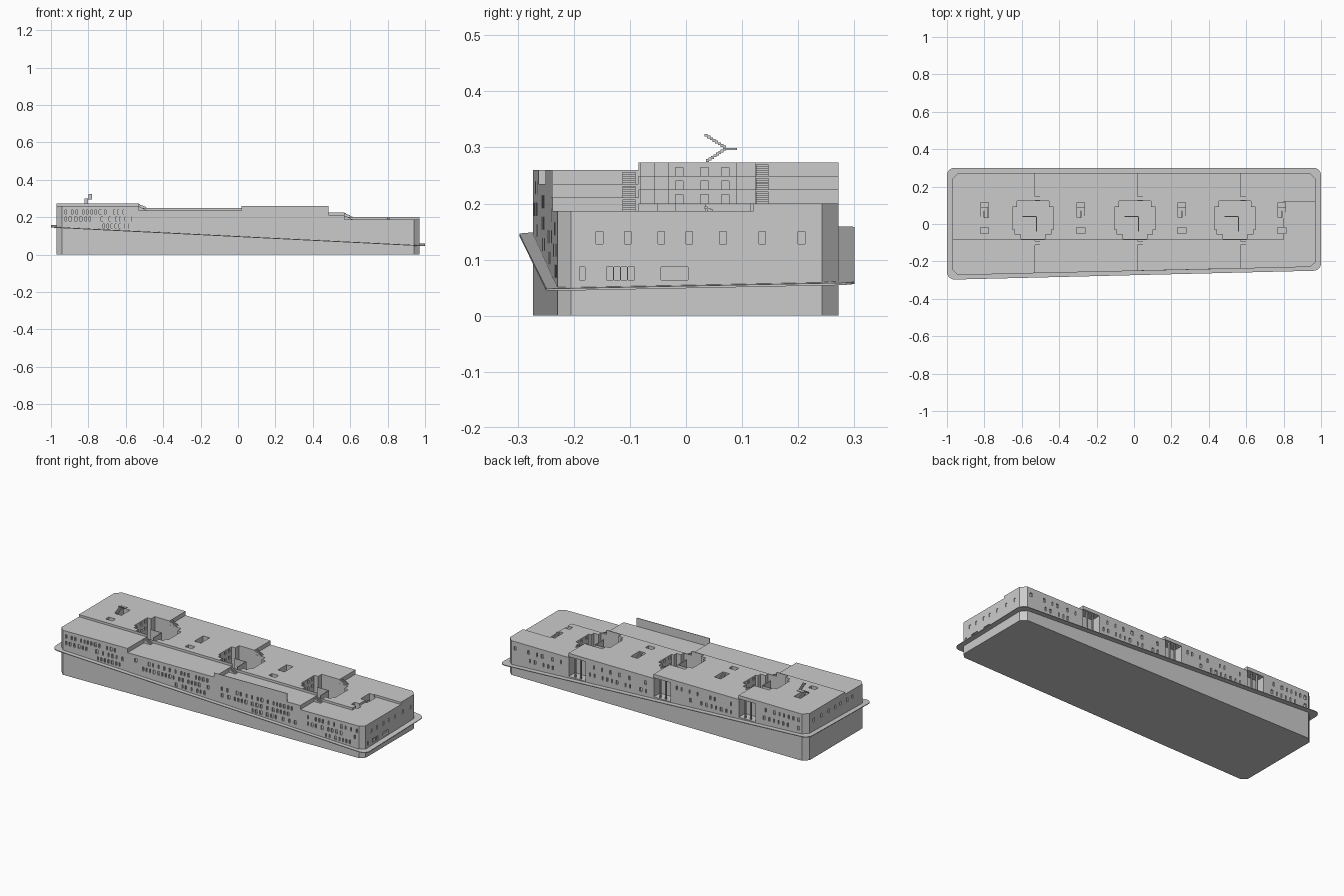
import bpy, bmesh, math, random

if "Cube" in bpy.data.objects:
    bpy.data.objects.remove(bpy.data.objects["Cube"])

random.seed(4)
EDGES = [-0.97, -0.53, 0.02, 0.57, 0.97]      # section boundaries along the slope
REAR = [0.273, 0.249, 0.225, 0.2]             # roof heights, rear strip
FRONT = [0.26, 0.235, 0.211, 0.187]           # roof heights, front strip
SPLIT, BACK = -0.085, 0.272


def ground(x, y):
    return 0.1035 - 0.0505 * x + 0.02 * y


def front_y(x):
    return -0.273 + (x + 0.97) * 0.0225


def add_prism(bm, pts, low, high):
    """Closed prism; low and high are numbers or functions of x, y."""
    f = lambda h, p: h(*p) if callable(h) else h
    lo = [bm.verts.new((*p, f(low, p))) for p in pts]
    hi = [bm.verts.new((*p, f(high, p))) for p in pts]
    bm.faces.new(lo[::-1])
    bm.faces.new(hi)
    for i in range(len(pts)):
        j = (i + 1) % len(pts)
        bm.faces.new((lo[i], lo[j], hi[j], hi[i]))


def add_box(bm, x0, x1, y0, y1, z0, z1):
    add_prism(bm, [(x0, y0), (x1, y0), (x1, y1), (x0, y1)], z0, z1)


def finish(bm, name):
    bmesh.ops.recalc_face_normals(bm, faces=bm.faces)
    me = bpy.data.meshes.new(name)
    bm.to_mesh(me)
    bm.free()
    ob = bpy.data.objects.new(name, me)
    bpy.context.collection.objects.link(ob)
    return ob


def prism(name, pts, low, high):
    bm = bmesh.new()
    add_prism(bm, pts, low, high)
    return finish(bm, name)


# Stepped building sections, front and rear strip
blocks = []
for i in range(4):
    a, b = EDGES[i], EDGES[i + 1]
    fl, fr, bl, br = [(a, front_y(a))], [(b, front_y(b))], [(a, BACK)], [(b, BACK)]
    if i == 0:
        fl = [(a, -0.245), (a + 0.028, front_y(a))]
        bl = [(a + 0.03, BACK), (a, BACK - 0.03)]
    if i == 3:
        fr = [(b - 0.028, front_y(b)), (b, -0.205)]
        br = [(b, BACK - 0.03), (b - 0.03, BACK)]
        mid = [(b, 0.12), (0.8, 0.12), (0.8, SPLIT)]
    else:
        mid = [(b, SPLIT)]
    blocks.append(prism(f"front_section_{i+1}", fl + fr + mid + [(a, SPLIT)], 0, FRONT[i]))
    blocks.append(prism(f"rear_section_{i+1}", [(a, SPLIT)] + mid[::-1] + br + bl, 0, REAR[i]))

# Cutters: courtyards, roof wells and rear gates
voids, wins = bmesh.new(), bmesh.new()
COURTS = [-0.54, 0.005, 0.54]
for i, c in enumerate(COURTS):
    q = [(0.065, -0.08), (0.065, -0.055), (0.095, -0.055), (0.095, -0.03), (0.11, -0.03),
         (0.11, 0.09), (0.085, 0.09), (0.085, 0.124)]
    pts = [(c + x, y) for x, y in q] + [(c - x, y) for x, y in q[::-1]]
    add_prism(voids, pts, ground(c, 0) + 0.008, 0.4)
    s = EDGES[i + 1]
    add_box(voids, s - 0.11, s - 0.002, 0.215, 0.3, ground(s - 0.11, BACK) + 0.004, REAR[i] - 0.02)
    # top-storey windows in the court walls
    for sgn in (-1, 1):
        top = REAR[i] if sgn < 0 else REAR[i + 1]
        x = c + sgn * 0.11
        for y in (-0.012, 0.033, 0.07):
            for d in (0.025, 0.065):
                add_box(wins, x - 0.008, x + 0.008, y - 0.007, y + 0.007, top - d, top - d + 0.016)

WELLS = [-0.8, -0.285, 0.255, 0.79]
for i, x in enumerate(WELLS):
    add_box(voids, x - 0.021, x + 0.021, 0.035, 0.115, REAR[i] - 0.06, 0.4)
    add_box(voids, x - 0.022, x + 0.022, -0.05, -0.02, REAR[i] - 0.04, 0.4)


# Window recesses along the long walls
def wall_windows(i, wall, top, drops, step, skip):
    a, b = EDGES[i] + 0.045, EDGES[i + 1] - 0.03
    for d in drops:
        x = a
        while x < b:
            w = random.choice((0.008, 0.008, 0.014))
            y, z = wall(x), top - d
            if z - 0.013 > ground(x, y) + 0.004 and not skip(x) and random.random() < 0.85:
                add_box(wins, x, x + w, y - 0.008, y + 0.008, z - 0.011, z + 0.011)
            x += w + random.choice((step, step, step * 2))


for i in range(4):
    wall_windows(i, front_y, FRONT[i], (0.032, 0.07, 0.108), 0.014, lambda x: False)
    s = EDGES[i + 1]
    wall_windows(i, lambda x: BACK, REAR[i], (0.04, 0.088), 0.022,
                 lambda x: i < 3 and s - 0.14 < x)

# End wall windows
for y0, y1 in [(-0.19, -0.18), (-0.142, -0.13), (-0.128, -0.118), (-0.116, -0.105),
               (-0.103, -0.092), (-0.045, 0.004)]:
    add_box(wins, 0.96, 0.98, y0, y1, 0.064, 0.087)
for y in (-0.16, -0.11, -0.05, 0.0, 0.06, 0.13, 0.2):
    add_box(wins, 0.966, 0.98, y, y + 0.012, 0.128, 0.15)
    add_box(wins, -0.98, -0.962, y, y + 0.012, 0.21, 0.232)

void_cut = finish(voids, "void_cutter")
win_cut = finish(wins, "window_cutter")
for ob in blocks:
    for cut in (void_cut, win_cut):
        m = ob.modifiers.new("openings", 'BOOLEAN')
        m.operation, m.object, m.solver = 'DIFFERENCE', cut, 'EXACT'
dg = bpy.context.evaluated_depsgraph_get()
meshes = [bpy.data.meshes.new_from_object(ob.evaluated_get(dg)) for ob in blocks]
for ob, me in zip(blocks, meshes):
    ob.modifiers.clear()
    ob.data = me
for cut in (void_cut, win_cut):
    bpy.data.objects.remove(cut)

# Sloping pavement with rounded corners
outline, r = [], 0.04
for cx, cy, start in [(1 - r, -0.25 + r, 270), (1 - r, 0.3 - r, 0),
                      (-1 + r, 0.3 - r, 90), (-1 + r, -0.297 + r, 180)]:
    for k in range(6):
        t = math.radians(start + 18 * k)
        outline.append((cx + r * math.cos(t), cy + r * math.sin(t)))
prism("pavement", outline, lambda x, y: ground(x, y) - 0.004, ground)

# Tall parapet screen on the front of section three
t = 0.003
prism("parapet_screen", [(0.02, front_y(0.02)), (0.485, front_y(0.485)),
                         (0.485, front_y(0.485) + t), (0.02, front_y(0.02) + t)], 0.2, 0.26)

# Steps joining neighbouring roofs
bm = bmesh.new()
for i in range(3):
    s = EDGES[i + 1]
    for tops, y0, y1 in ((REAR, 0.125, 0.147), (FRONT, -0.113, -0.09)):
        for k in range(6):
            z = tops[i] + (tops[i + 1] - tops[i]) * (k + 1) / 7
            add_box(bm, s + k * 0.007, s + (k + 1) * 0.007, y0, y1, tops[i + 1] - 0.002, z)
finish(bm, "roof_steps")


# Dog-leg stairs: one rises over the top roof, the rest sit in their wells
def dogleg(name, x, z):
    bm = bmesh.new()
    n = 8
    for k in range(n):
        y, h = 0.036 + 0.0043 * k, z + 0.023 * k / n
        add_box(bm, x - 0.02, x - 0.002, y, y + 0.0052, h, h + 0.005)
        y, h = 0.066 - 0.0047 * k, z + 0.024 + 0.024 * k / n
        add_box(bm, x + 0.002, x + 0.02, y, y + 0.0055, h, h + 0.005)
    add_box(bm, x - 0.02, x + 0.02, 0.07, 0.091, z + 0.021, z + 0.025)
    finish(bm, name)


dogleg("roof_stair", WELLS[0], 0.274)
for i, x in enumerate(WELLS):
    dogleg(f"well_stair_{i+1}", x, REAR[i] - 0.055)

# Courtyard partitions and gate posts
bm = bmesh.new()
for i, c in enumerate(COURTS):
    g, top = ground(c, 0), REAR[i + 1]
    add_box(bm, c - 0.055, c + 0.02, 0.038, 0.042, g, top - 0.01)
    add_box(bm, c + 0.017, c + 0.021, -0.04, 0.04, g, top - 0.01)
    s = EDGES[i + 1]
    for k in (0.035, 0.07):
        add_box(bm, s - k - 0.006, s - k, 0.255, 0.265, ground(s, BACK), REAR[i] - 0.018)
finish(bm, "court_partitions_and_gate_posts")
